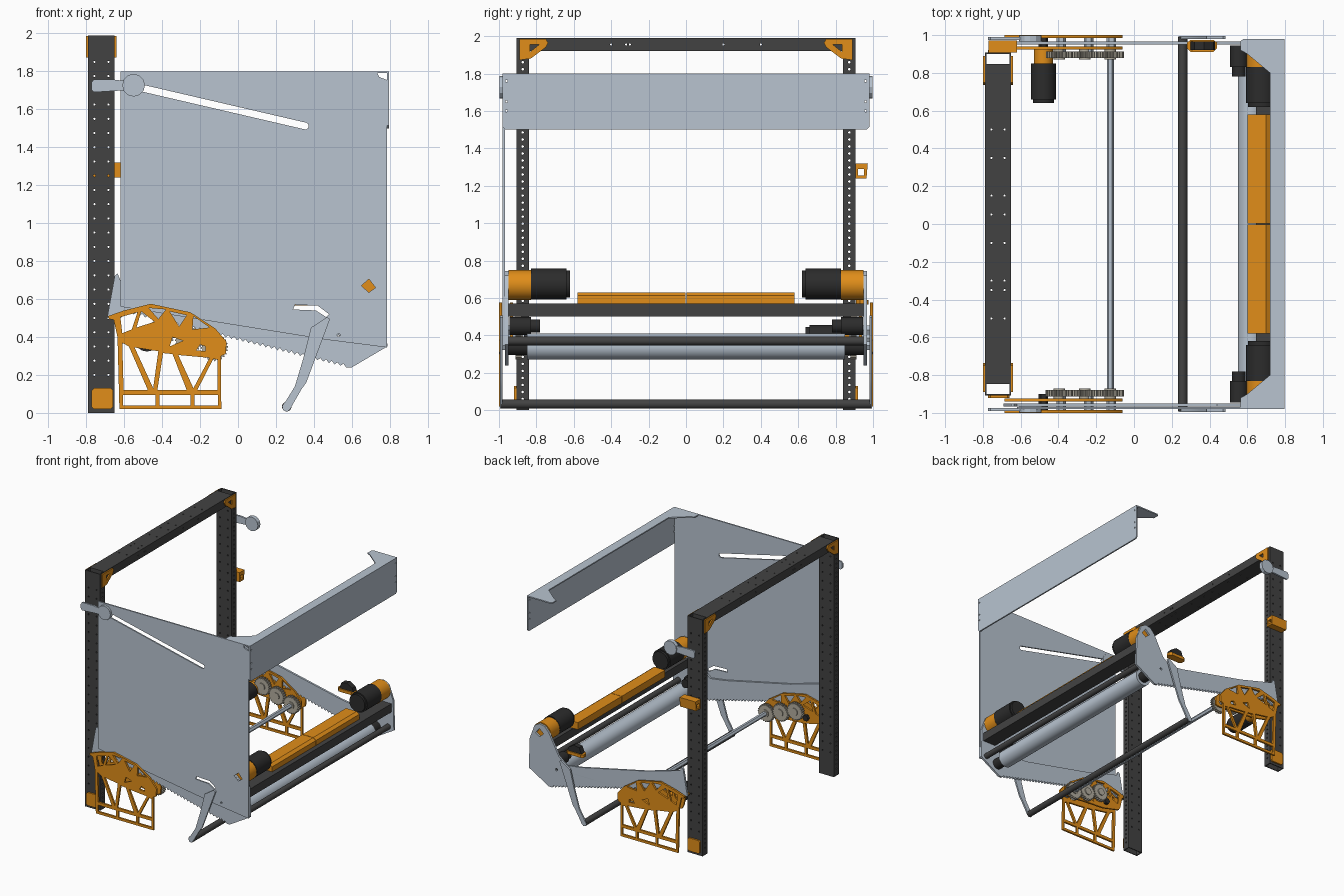
import bpy, bmesh
from math import sin, cos, pi, atan2
from mathutils import Matrix, Vector

if "Cube" in bpy.data.objects:
    bpy.data.objects.remove(bpy.data.objects["Cube"])


def material(name, rgb):
    m = bpy.data.materials.new(name)
    m.diffuse_color = (*rgb, 1)
    m.use_nodes = True
    m.node_tree.nodes["Principled BSDF"].inputs["Base Color"].default_value = m.diffuse_color
    return m


ORANGE = material("orange", (0.75, 0.27, 0.01))
DARK = material("dark_metal", (0.055, 0.055, 0.055))
BLACK = material("black", (0.025, 0.025, 0.025))
SHEET = material("blue_grey", (0.48, 0.55, 0.63))
GEAR = material("gear_beige", (0.45, 0.42, 0.35))

# local (u, v, w) to world for plates facing each axis
FRAMES = {"X": ((0, 1, 0), (0, 0, 1), (1, 0, 0)),
          "Y": ((1, 0, 0), (0, 0, 1), (0, -1, 0)),
          "Z": ((1, 0, 0), (0, 1, 0), (0, 0, 1))}


def plate(name, axis, lo, hi, outline, holes=(), mat=SHEET):
    """Flat plate with cut-outs, between lo and hi along the axis."""
    lo, hi = min(lo, hi), max(lo, hi)
    cu = bpy.data.curves.new(name, "CURVE")
    cu.dimensions, cu.fill_mode, cu.extrude = "2D", "BOTH", (hi - lo) / 2
    for pts in [outline, *holes]:
        sp = cu.splines.new("POLY")
        sp.points.add(len(pts) - 1)
        for p, (u, v) in zip(sp.points, pts):
            p.co = (u, v, 0, 1)
        sp.use_cyclic_u = True
    tmp = bpy.data.objects.new(name + "_tmp", cu)
    bpy.context.collection.objects.link(tmp)
    dg = bpy.context.evaluated_depsgraph_get()
    me = bpy.data.meshes.new_from_object(tmp.evaluated_get(dg))
    bpy.data.objects.remove(tmp)
    m = Matrix(FRAMES[axis]).transposed().to_4x4()
    m.translation["XYZ".index(axis)] = (lo + hi) / 2
    me.transform(m)
    bm = bmesh.new()
    bm.from_mesh(me)
    bmesh.ops.remove_doubles(bm, verts=bm.verts, dist=1e-5)
    bmesh.ops.recalc_face_normals(bm, faces=bm.faces)
    for f in bm.faces:
        f.smooth = False
    bm.to_mesh(me)
    bm.free()
    me.materials.clear()
    me.materials.append(mat)
    ob = bpy.data.objects.new(name, me)
    bpy.context.collection.objects.link(ob)
    return ob


def rod(name, x, z, y0, y1, r, mat, n=32):
    """Cylinder along y."""
    return plate(name, "Y", y0, y1, circle(x, z, r, n), (), mat)


def circle(u, v, r, n=10):
    return [(u + r * cos(2 * pi * i / n), v + r * sin(2 * pi * i / n)) for i in range(n)]


def rect(u0, v0, u1, v1):
    return [(u0, v0), (u1, v0), (u1, v1), (u0, v1)]


def slot(a, b, r):
    t = atan2(b[1] - a[1], b[0] - a[0])
    return [(c[0] + r * cos(t + s + pi * i / 6), c[1] + r * sin(t + s + pi * i / 6))
            for c, s in ((a, pi / 2), (b, -pi / 2)) for i in range(7)]


def gear_profile(u, v, r, teeth):
    return [(u + q * cos(2 * pi * (i + f) / teeth), v + q * sin(2 * pi * (i + f) / teeth))
            for i in range(teeth) for f, q in ((0, r), (.3, r), (.5, r * .88), (.8, r * .88))]


W = 0.008  # tube wall
X0, X1 = -0.79, -0.65

# top beam of the frame
pairs = [circle(x, y, .006, 8) for x in (-.755, -.685)
         for y in (-.5, -.35, -.3, -.1, .05, .15, .35, .5)]
for z in (1.92, 1.99 - W):
    plate("beam_wide_wall", "Z", z, z + W, rect(X0, -.84, X1, .84), pairs, DARK)
for x in (X0, X1 - W):
    plate("beam_narrow_wall", "X", x, x + W, rect(-.84, 1.92, .84, 1.99),
          [circle(y, 1.955, .006, 8) for y in (-.4, -.32, -.3, .2, .4)], DARK)

for s in (-1, 1):
    # upright posts: perforated hollow tubes
    row = [circle(s * .873, .06 + .0375 * i, .007, 8) for i in range(49)]
    for x in (X0, X1 - W):
        plate("post_narrow_wall", "X", x, x + W, rect(s * .84, 0, s * .907, 1.99), row, DARK)
    cols = [circle(x, .2 + .075 * i, .006, 8) for i in range(23) for x in (-.757, -.683)]
    for y in (.84, .907 - W):
        plate("post_wide_wall", "Y", s * y, s * (y + W), rect(X0, 0, X1, 1.99), cols, DARK)
    # corner gussets and foot pads
    gus = [(s * y, z) for y, z in ((.89, 1.985), (.75, 1.985), (.737, 1.965), (.75, 1.94),
                                   (.83, 1.88), (.89, 1.872))]
    tri = [(s * y, z) for y, z in ((.835, 1.955), (.785, 1.955), (.835, 1.915))]
    for x in (-.80, -.65):
        plate("corner_gusset", "X", x, x + .01, gus, [tri], ORANGE)
    plate("foot_pad", "Y", s * .907, s * .92,
          [(-.76, .02), (-.67, .02), (-.658, .032), (-.658, .118), (-.67, .13), (-.76, .13),
           (-.772, .118), (-.772, .032)], (), ORANGE)
    # guide arm and hexagonal knob
    plate("guide_arm", "Y", s * .975, s * .99,
          [(-.76, 1.69), (-.6, 1.7), (-.6, 1.75), (-.66, 1.757), (-.76, 1.757), (-.773, 1.74),
           (-.773, 1.705)])
    rod("guide_knob", -.55, 1.727, s * .965, s * .998, .06, SHEET, 12)

    # toothed side plate
    N = 38
    teeth = []
    for i in range(N):
        for f, d in ((0, 0), (.5, .016)):
            t = (i + f) / N
            teeth.append((.57 - 1.15 * t, .24 + .285 * t + d))
    plate("toothed_side_plate", "Y", s * .95, s * .967, teeth + [
        (-.62, .50), (-.69, .50), (-.65, .72), (-.635, .735), (-.62, .70), (-.3, .61), (.3, .48),
        (.44, .46), (.51, .52), (.60, .69), (.64, .735), (.69, .745), (.735, .72), (.78, .6),
        (.787, .35), (.60, .24)],
        [[(.65, .67), (.69, .705), (.725, .66), (.69, .635)], circle(.53, .4, .01)])
    # hooked leg
    plate("hooked_leg", "Y", s * .98, s * .994,
          [(.235, .035), (.24, .012), (.262, .008), (.28, .03), (.335, .125), (.36, .16),
           (.485, .495), (.47, .505), (.385, .45), (.345, .29), (.30, .14)])

    # orange gearbox plates
    top = [(-.09, .30), (-.065, .31), (-.06, .375), (-.12, .445), (-.25, .53), (-.46, .575),
           (-.60, .54), (-.685, .51), (-.68, .495), (-.655, .49), (-.635, .40)]
    pockets = [[(-.62, .505), (-.53, .53), (-.56, .44), (-.61, .42)],
               [(-.51, .535), (-.535, .45), (-.44, .48)], [(-.47, .553), (-.38, .545), (-.42, .495)],
               [(-.36, .535), (-.27, .515), (-.31, .455)], [(-.235, .51), (-.15, .45), (-.24, .44)],
               [(-.345, .40), (-.29, .38), (-.36, .35)], [(-.2, .36), (-.17, .35), (-.17, .325), (-.22, .33)]]
    legs = [rect(-.605, .04, -.435, .095), rect(-.415, .04, -.25, .095), rect(-.23, .04, -.105, .095),
            [(-.603, .12), (-.475, .12), (-.575, .35), (-.61, .37)],
            [(-.447, .13), (-.545, .345), (-.42, .325)],
            [(-.425, .12), (-.27, .12), (-.345, .31), (-.395, .315)],
            [(-.235, .13), (-.315, .305), (-.15, .29)], [(-.215, .12), (-.108, .12), (-.108, .28), (-.13, .285)]]
    plate("gearbox_outer_plate", "Y", s * .984, s, [(-.625, .02), (-.088, .02)] + top,
          pockets + legs, ORANGE)
    plate("gearbox_inner_plate", "Y", s * .925, s * .94,
          [(-.62, .37), (-.46, .33), (-.3, .32)] + top, pockets, ORANGE)
    for x, z in ((-.48, .39), (-.385, .43), (-.24, .385), (-.12, .345)):
        rod("gearbox_bolt", x, z, s * .90, s * .999, .026, BLACK if x < -.45 else SHEET, 6)
    # gear train
    for x, z in ((-.395, .43), (-.26, .385), (-.125, .345)):
        plate("gear", "Y", s * .88, s * .912, gear_profile(x, z, .073, 24), [circle(x, z, .018, 6)], GEAR)
        rod("gear_hub", x, z, s * .872, s * .925, .03, GEAR, 20)

    # roller drive motors
    rod("motor_gearbox", .675, .67, s * .83, s * .95, .08, ORANGE)
    rod("motor_body", .675, .675, s * .64, s * .83, .082, BLACK)
    rod("motor_cap", .675, .675, s * .62, s * .64, .072, BLACK)
    rod("drive_pulley", .555, .45, s * .83, s * .945, .048, BLACK)
    rod("pulley_boss", .555, .45, s * .78, s * .83, .035, BLACK)
    rod("roller_end_cap", .62, .34, s * .85, s * .95, .045, BLACK)
    # hopper cover halves
    plate("orange_cover", "Y", s * .002, s * .58, [(.60, .57), (.725, .57), (.725, .612), (.70, .63),
                                                   (.60, .63)], (), ORANGE)

# large side panel on the front side only
plate("side_panel", "Y", -.98, -.968,
      [(-.62, 1.8), (.73, 1.8), (.745, 1.77), (.785, 1.755), (.785, .345), (.47, .385), (-.62, .56)],
      [slot((-.55, 1.722), (.355, 1.512), .018),
       [(.29, .545), (.30, .57), (.42, .565), (.48, .52), (.465, .505), (.41, .54)],
       [(.65, .67), (.69, .705), (.725, .66), (.69, .635)], circle(.53, .41, .008)])

# bent end panel with top flange
plate("end_panel", "X", .785, .797,
      [(-.965, 1.5), (.965, 1.5), (.98, 1.515), (.98, 1.8), (-.98, 1.8), (-.98, 1.515)],
      [circle(s * .96, z, .006, 8) for s in (-1, 1) for z in (1.6, 1.65, 1.76)])
edge = [(.79, .98), (.58, .98), (.565, .97), (.565, .92), (.60, .90), (.72, .80)]
plate("end_panel_flange", "Z", 1.79, 1.8, edge + [(x, -y) for x, y in reversed(edge)])

# rollers, rails and cross shafts
rod("intake_roller", .62, .34, -.85, .85, .07, SHEET)
rod("front_guide_rod", .735, .37, -.95, .95, .023, DARK)
rod("bottom_cross_rod", .257, .033, -.99, .99, .025, DARK)
rod("drive_shaft", -.125, .345, -.90, .90, .019, SHEET, 6)
plate("cross_rail", "Y", -.95, .95, rect(.645, .50, .765, .57), [rect(.653, .508, .757, .562)], DARK)

# rear drive motor
rod("pivot_motor_body", -.48, .39, .66, .85, .066, BLACK)
rod("pivot_motor_cap", -.48, .39, .64, .66, .056, BLACK)
rod("pivot_motor_mount", -.48, .39, .85, .93, .05, ORANGE)

# latch on the rear post
plate("post_latch", "X", -.77, -.62, [(.907, 1.24), (.965, 1.24), (.972, 1.32), (.907, 1.32)],
      [[(.92, 1.255), (.953, 1.255), (.953, 1.29), (.92, 1.29)]], ORANGE)
# small rear bracket with black sensor
plate("rear_bracket", "Z", .565, .59, [(.28, .93), (.30, .91), (.42, .91), (.44, .93), (.44, .96),
                                       (.42, .975), (.30, .975), (.28, .96)], (), ORANGE)
plate("rear_sensor", "Y", .92, .965, [(.30, .59), (.43, .59), (.42, .62), (.37, .65), (.32, .64)],
      (), BLACK)

# smooth the round parts
for ob in bpy.data.objects:
    ob.select_set(True)
bpy.context.view_layer.objects.active = bpy.data.objects[0]
bpy.ops.object.shade_smooth_by_angle(angle=0.4)
